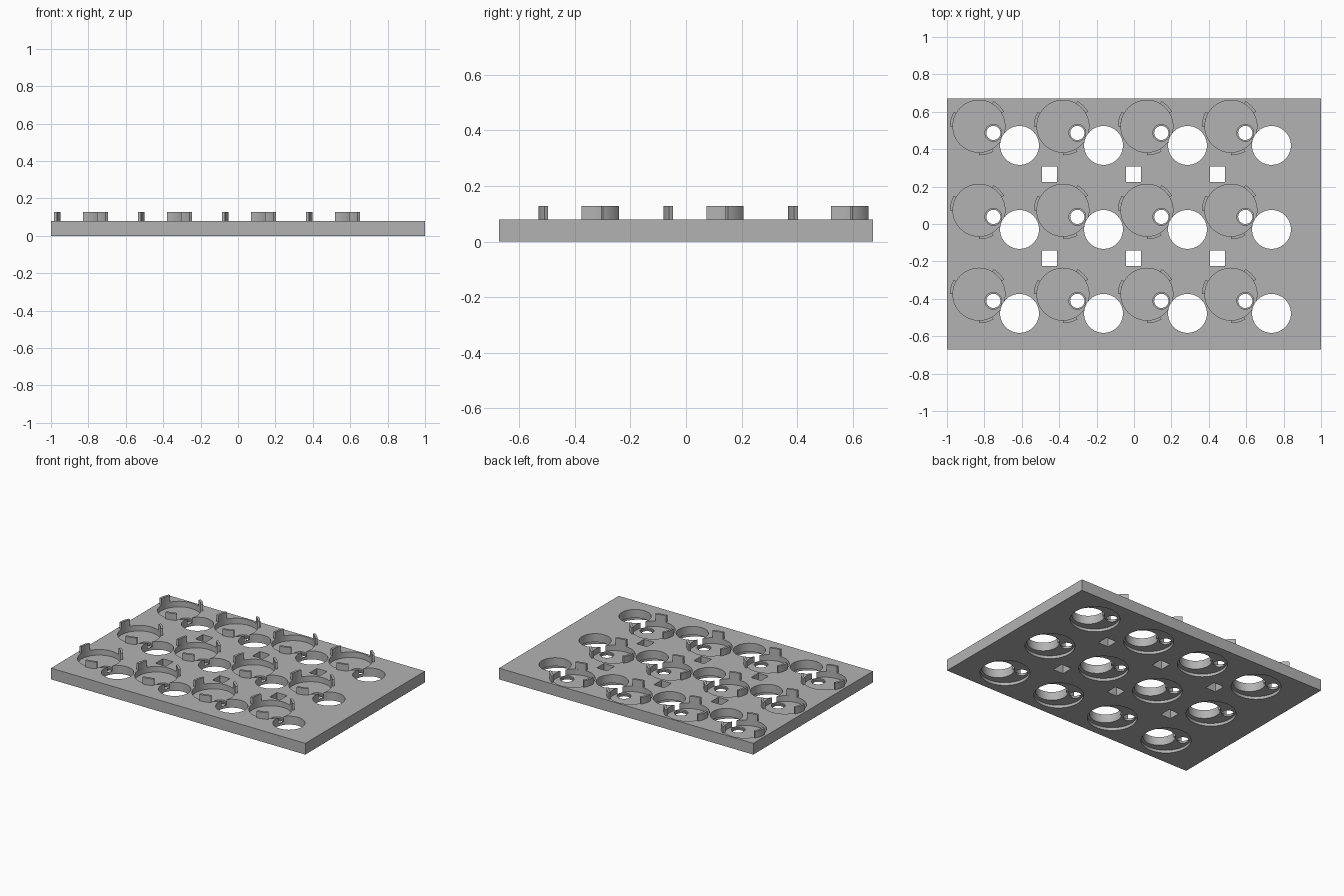
import bpy, bmesh
from math import sin, cos, radians, pi
from mathutils import Matrix

if "Cube" in bpy.data.objects:
    bpy.data.objects.remove(bpy.data.objects["Cube"], do_unlink=True)

THICK = 0.08
PITCH = 0.449
COLS, ROWS = 4, 3

grey = bpy.data.materials.new("plain grey")
grey.use_nodes = True
colour = (0.45, 0.45, 0.45, 1)
grey.diffuse_color = colour
grey.node_tree.nodes["Principled BSDF"].inputs["Base Color"].default_value = colour


def make_object(name, bm):
    bmesh.ops.recalc_face_normals(bm, faces=bm.faces)
    mesh = bpy.data.meshes.new(name)
    bm.to_mesh(mesh)
    bm.free()
    mesh.materials.append(grey)
    obj = bpy.data.objects.new(name, mesh)
    bpy.context.scene.collection.objects.link(obj)
    return obj


def grid(x, y, cols=COLS, rows=ROWS):
    """Positions repeated to the right and toward the front."""
    return [(x + c * PITCH, y - r * PITCH) for c in range(cols) for r in range(rows)]


def add_box(bm, x, y, sx, sy, z0, z1):
    place = Matrix.Translation((x, y, (z0 + z1) / 2)) @ Matrix.Diagonal((sx, sy, z1 - z0, 1))
    bmesh.ops.create_cube(bm, size=1, matrix=place)


def cylinders(name, x, y, radius, z0, z1, sides=64):
    bm = bmesh.new()
    for px, py in grid(x, y):
        bmesh.ops.create_cone(bm, cap_ends=True, segments=sides, radius1=radius, radius2=radius,
                              depth=z1 - z0, matrix=Matrix.Translation((px, py, (z0 + z1) / 2)))
    return make_object(name, bm)


def smooth(obj):
    bpy.ops.object.select_all(action="DESELECT")
    obj.select_set(True)
    bpy.context.view_layer.objects.active = obj
    bpy.ops.object.shade_smooth_by_angle(angle=radians(30))


# Base plate
bm = bmesh.new()
add_box(bm, 0, 0, 2, 1.344, 0, THICK)
plate = make_object("base_plate", bm)

# Cutters: top pockets, underside recesses, through holes, stepped pin holes
below, above = -0.05, THICK + 0.05
pocket_x, pocket_y, pocket_r = -0.829, 0.5225, 0.139
cutters = [
    cylinders("pocket_cutter", pocket_x, pocket_y, pocket_r, 0.04, above),
    cylinders("underside_recess_cutter", -0.651, 0.441, 0.16, below, 0.02),
    cylinders("large_hole_cutter", -0.612, 0.42, 0.104, below, above),
    cylinders("pin_counterbore_cutter", -0.752, 0.487, 0.045, 0.03, 0.06, 32),
    cylinders("pin_hole_cutter", -0.752, 0.487, 0.038, below, above, 32),
]

# Square windows between the stations
bm = bmesh.new()
for x, y in grid(-0.452, 0.266, COLS - 1, ROWS - 1):
    add_box(bm, x, y, 0.08, 0.082, below, above)
cutters.append(make_object("square_window_cutter", bm))

for cutter in cutters:
    cutter.hide_render = True
    mod = plate.modifiers.new(cutter.name, "BOOLEAN")
    mod.operation = "DIFFERENCE"
    mod.solver = "EXACT"
    mod.object = cutter

# Apply the cuts and drop the cutters
bpy.context.view_layer.update()
cut = bpy.data.meshes.new_from_object(plate.evaluated_get(bpy.context.evaluated_depsgraph_get()))
plate.modifiers.clear()
plate.data = cut
for cutter in cutters:
    bpy.data.objects.remove(cutter, do_unlink=True)
smooth(plate)


# Three curved retaining tabs around every pocket
def add_tab(bm, x, y, start, sweep=30, steps=8):
    inner, outer = pocket_r, pocket_r + 0.016
    angles = [radians(start + sweep * i / steps) for i in range(steps + 1)]
    outline = [(outer, a) for a in angles] + [(inner, a) for a in reversed(angles)]
    verts = [bm.verts.new((x + r * cos(a), y + r * sin(a), THICK)) for r, a in outline]
    face = bm.faces.new(verts)
    top = bmesh.ops.extrude_face_region(bm, geom=[face], use_keep_orig=True)["geom"]
    bmesh.ops.translate(bm, vec=(0, 0, 0.047),
                        verts=[v for v in top if isinstance(v, bmesh.types.BMVert)])


bm = bmesh.new()
for x, y in grid(pocket_x, pocket_y):
    for start in (30, 150, 270):
        add_tab(bm, x, y, start)
smooth(make_object("retaining_tabs", bm))
